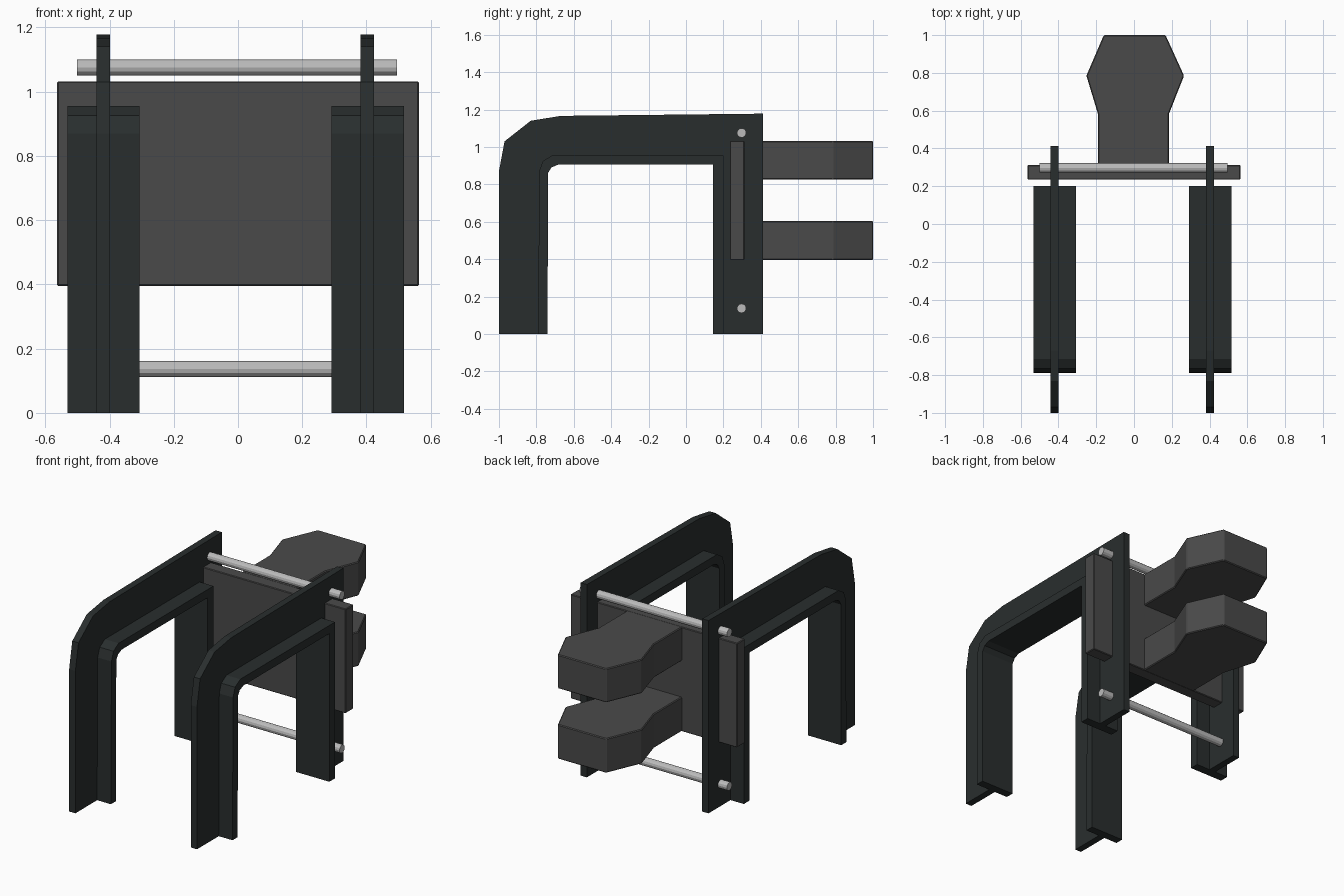
import bpy, bmesh, math
from mathutils import Matrix

if "Cube" in bpy.data.objects:
    bpy.data.objects.remove(bpy.data.objects["Cube"])


def material(name, color):
    m = bpy.data.materials.new(name)
    m.diffuse_color = (*color, 1)
    m.use_nodes = True
    m.node_tree.nodes["Principled BSDF"].inputs["Base Color"].default_value = m.diffuse_color
    return m


FRAME = material("dark_frame", (0.022, 0.027, 0.027))
PANEL = material("grey_panel", (0.068, 0.068, 0.068))
STEEL = material("steel", (0.5, 0.5, 0.5))


def finish(name, bm, mat):
    bmesh.ops.recalc_face_normals(bm, faces=bm.faces[:])
    me = bpy.data.meshes.new(name)
    bm.to_mesh(me)
    bm.free()
    me.materials.append(mat)
    ob = bpy.data.objects.new(name, me)
    bpy.context.collection.objects.link(ob)
    return ob


def prism(name, profile, axis, lo, hi, mat, bevel=0):
    """Extrude a flat profile, (y, z) along x or (x, y) along z."""
    bm = bmesh.new()
    place = (lambda p: (lo, *p)) if axis == "x" else (lambda p: (*p, lo))
    face = bm.faces.new([bm.verts.new(place(p)) for p in profile])
    new = bmesh.ops.extrude_face_region(bm, geom=[face])["geom"]
    move = (hi - lo, 0, 0) if axis == "x" else (0, 0, hi - lo)
    bmesh.ops.translate(bm, vec=move, verts=[v for v in new if isinstance(v, bmesh.types.BMVert)])
    ob = finish(name, bm, mat)
    if bevel:
        mod = ob.modifiers.new("edge_bevel", "BEVEL")
        mod.width, mod.segments = bevel, 1
    return ob


# Side frames: upright web with a wide flange lining the arch
arch_outer = [(-0.79, 0), (-0.785, 0.87), (-0.765, 0.925), (-0.715, 0.955), (0.2, 0.955), (0.2, 0)]
arch_inner = [(-0.74, 0), (-0.738, 0.86), (-0.72, 0.89), (-0.685, 0.905), (0.145, 0.905), (0.145, 0)]
web_outer = [(-1, 0), (-1, 0.87), (-0.97, 1.03), (-0.83, 1.14), (-0.67, 1.166), (0.413, 1.178), (0.413, 0)]
for side, x in (("left", -0.42), ("right", 0.402)):
    prism(f"{side}_frame_web", web_outer + arch_outer[::-1], "x", x - 0.021, x + 0.021, FRAME)
    prism(f"{side}_frame_flange", arch_outer + arch_inner[::-1], "x", x - 0.111, x + 0.114, FRAME)

# Back panel
prism("back_panel", [(-0.563, 0.235), (0.563, 0.235), (0.563, 0.312), (-0.563, 0.312)],
      "z", 0.395, 1.032, PANEL, 0.004)

# Lugs projecting from the panel
lug = [(-0.19, 0.305), (-0.19, 0.58), (-0.252, 0.785), (-0.16, 1.0),
       (0.167, 1.0), (0.265, 0.785), (0.184, 0.58), (0.184, 0.305)]
for label, lo, hi in (("upper", 0.825, 1.032), ("lower", 0.395, 0.605)):
    prism(f"{label}_lug", lug, "z", lo, hi, PANEL, 0.005)

# Cross rods
for label, z in (("upper", 1.075), ("lower", 0.137)):
    bm = bmesh.new()
    bmesh.ops.create_cone(bm, cap_ends=True, segments=12, radius1=0.025, radius2=0.025, depth=0.997,
                          matrix=Matrix.Translation((-0.003, 0.297, z)) @ Matrix.Rotation(math.pi / 2, 4, "Y"))
    finish(f"{label}_cross_rod", bm, STEEL)
